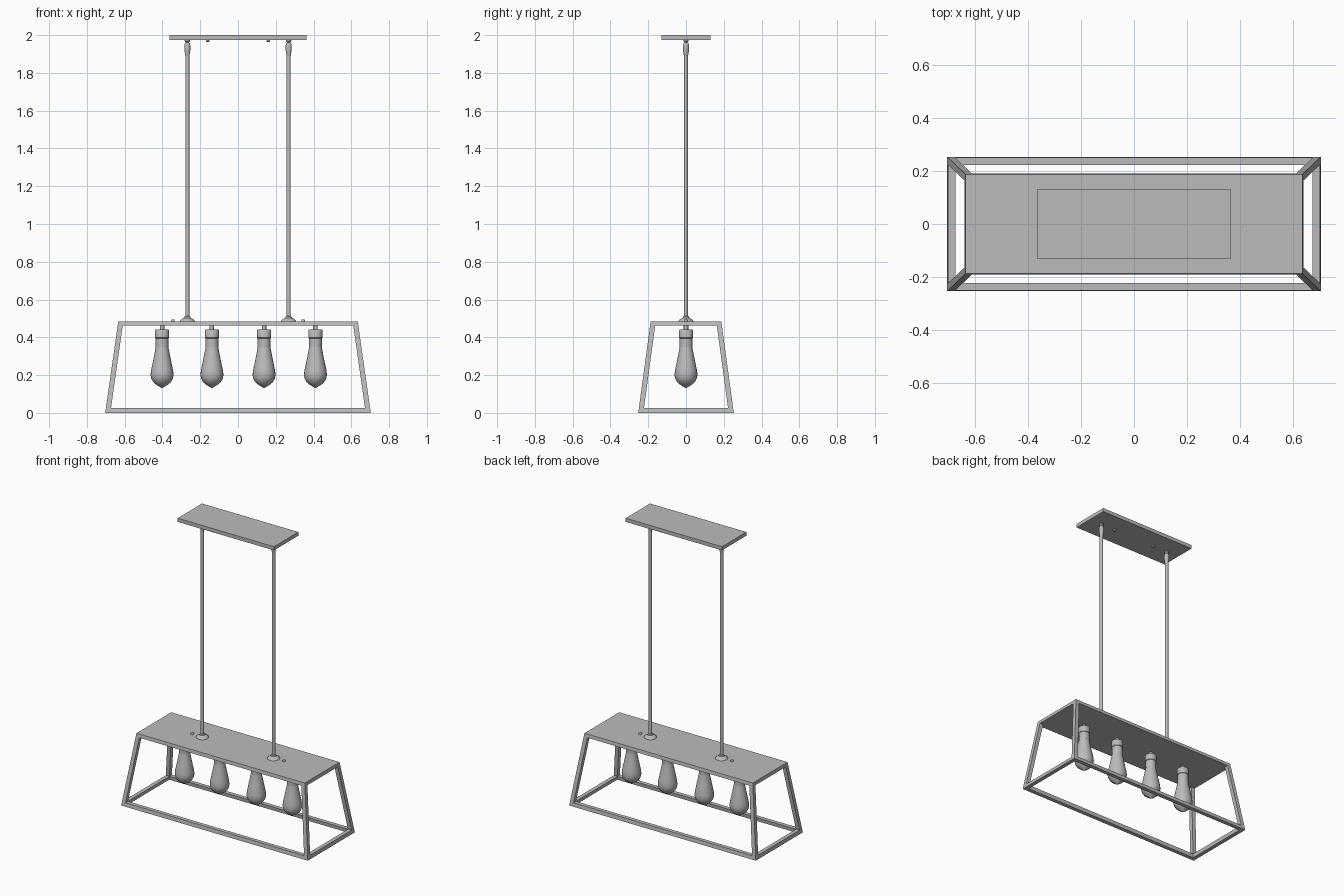
import bpy, bmesh, math

if "Cube" in bpy.data.objects:
    bpy.data.objects.remove(bpy.data.objects["Cube"])

grey = bpy.data.materials.new("grey metal")
grey.diffuse_color = (0.5, 0.5, 0.5, 1)
grey.use_nodes = True
grey.node_tree.nodes["Principled BSDF"].inputs["Base Color"].default_value = grey.diffuse_color


def make_object(name, verts, faces, smooth=False):
    mesh = bpy.data.meshes.new(name)
    mesh.from_pydata(verts, [], faces)
    bm = bmesh.new()
    bm.from_mesh(mesh)
    bmesh.ops.recalc_face_normals(bm, faces=bm.faces[:])
    bm.to_mesh(mesh)
    bm.free()
    mesh.materials.append(grey)
    obj = bpy.data.objects.new(name, mesh)
    bpy.context.collection.objects.link(obj)
    if smooth:
        bpy.ops.object.select_all(action='DESELECT')
        bpy.context.view_layer.objects.active = obj
        obj.select_set(True)
        bpy.ops.object.shade_smooth_by_angle(angle=math.radians(40))
    return obj


def rect(hx, hy, z, cx=0, cy=0):
    return [(cx + sx * hx, cy + sy * hy, z) for sx, sy in ((-1, -1), (1, -1), (1, 1), (-1, 1))]


def loft(name, loops, closed=False):
    """Join four-point loops; cap the ends, or close the loft into a ring."""
    n = len(loops)
    faces = [(4 * a + i, 4 * a + (i + 1) % 4, 4 * ((a + 1) % n) + (i + 1) % 4, 4 * ((a + 1) % n) + i)
             for a in range(n if closed else n - 1) for i in range(4)]
    if not closed:
        faces += [(3, 2, 1, 0), tuple(range(4 * n - 4, 4 * n))]
    return make_object(name, [v for loop in loops for v in loop], faces)


def lathe(name, profile, x, sides=24):
    """Spin (radius, z) points around a vertical axis at x, with capped ends."""
    verts = [(x + r * math.cos(math.tau * i / sides), r * math.sin(math.tau * i / sides), z)
             for r, z in profile for i in range(sides)]
    faces = [(a * sides + i, a * sides + (i + 1) % sides,
              (a + 1) * sides + (i + 1) % sides, (a + 1) * sides + i)
             for a in range(len(profile) - 1) for i in range(sides)]
    last = (len(profile) - 1) * sides
    faces += [tuple(range(sides)), tuple(range(last, last + sides))]
    return make_object(name, verts, faces, True)


# Tapered cage: half sizes at the floor and at the top
BX, BY, TX, TY, H, BAR = 0.703, 0.253, 0.634, 0.187, 0.485, 0.027


def half_size(z):
    t = z / H
    return BX + (TX - BX) * t, BY + (TY - BY) * t


# Bottom frame
ux, uy = half_size(0.025)
loft("bottom_frame", [rect(BX, BY, 0), rect(ux, uy, 0.025),
                      rect(ux - BAR, uy - BAR, 0.025), rect(BX - BAR, BY - BAR, 0)], closed=True)

# Sloping corner legs
for sx in (-1, 1):
    for sy in (-1, 1):
        ends = []
        for z in (0.02, 0.47):
            hx, hy = half_size(z)
            ends.append(rect(BAR / 2, BAR / 2, z, sx * (hx - BAR / 2), sy * (hy - BAR / 2)))
        loft("corner_leg", ends)

# Top plate and ceiling canopy
px, py = half_size(0.462)
loft("top_plate", [rect(px, py, 0.462), rect(TX, TY, H)])
loft("ceiling_canopy", [rect(0.363, 0.131, 1.975), rect(0.363, 0.131, 2.0)])

# Hanging rods with swivels, domed collars and screws
for s in (-1, 1):
    x = s * 0.268
    lathe("hanging_rod", [(0.011, 0.48), (0.011, 1.92)], x, 16)
    lathe("rod_swivel", [(0.011, 1.89), (0.016, 1.92), (0.016, 1.945), (0.013, 1.957),
                         (0.008, 1.961), (0.014, 1.968), (0.014, 1.976)], x, 16)
    lathe("collar", [(0.040, 0.484), (0.037, 0.491), (0.028, 0.498), (0.018, 0.503),
                     (0.016, 0.510), (0.011, 0.512)], x)
    lathe("plate_screw", [(0.010, 0.484), (0.010, 0.490), (0.006, 0.495)], s * 0.345, 12)
    lathe("canopy_screw", [(0.005, 1.963), (0.010, 1.968), (0.010, 1.976)], s * 0.16, 12)

# Lamp holders and teardrop bulbs
for x in (-0.402, -0.138, 0.138, 0.410):
    lathe("lamp_stem", [(0.012, 0.435), (0.012, 0.465)], x, 16)
    lathe("socket", [(0.034, 0.348), (0.034, 0.395), (0.037, 0.398), (0.037, 0.437), (0.033, 0.442)], x)
    lathe("bulb", [(0.003, 0.131), (0.010, 0.137), (0.028, 0.147), (0.046, 0.162), (0.057, 0.181),
                   (0.061, 0.201), (0.058, 0.226), (0.050, 0.264), (0.042, 0.304),
                   (0.036, 0.335), (0.033, 0.352)], x)
